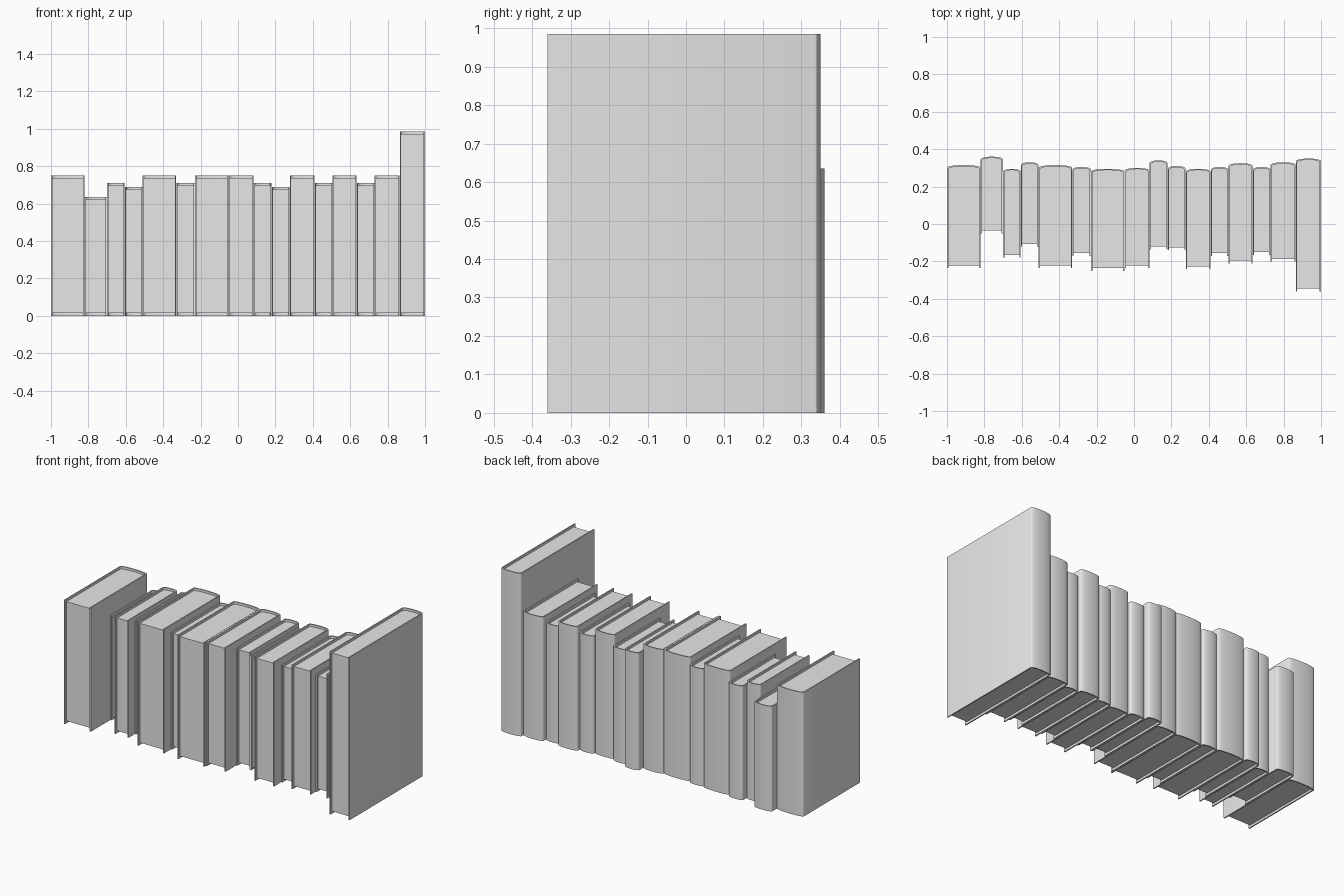
import bpy, bmesh
from math import cos, sin, pi, radians

if "Cube" in bpy.data.objects:
    bpy.data.objects.remove(bpy.data.objects["Cube"], do_unlink=True)

grey = bpy.data.materials.new("plain_grey")
grey.use_nodes = True
GREY = (0.8, 0.8, 0.8, 1)
grey.diffuse_color = GREY
grey.node_tree.nodes["Principled BSDF"].inputs["Base Color"].default_value = GREY

BOARD = 0.007    # cover thickness
INSET = 0.014    # how far the pages sit inside the covers
BULGE = 0.014    # rounding of the spine
STEPS = 16

# right edge, height, cover front y, spine back y
BOOKS = [
    (-0.82, 0.75, -0.235, 0.315), (-0.70, 0.635, -0.05, 0.36),
    (-0.605, 0.71, -0.18, 0.295), (-0.51, 0.69, -0.12, 0.33),
    (-0.33, 0.75, -0.235, 0.315), (-0.23, 0.71, -0.17, 0.305),
    (-0.05, 0.75, -0.25, 0.295), (0.083, 0.75, -0.235, 0.30),
    (0.18, 0.71, -0.135, 0.34), (0.277, 0.69, -0.14, 0.31),
    (0.41, 0.75, -0.24, 0.295), (0.505, 0.71, -0.17, 0.305),
    (0.635, 0.75, -0.21, 0.325), (0.73, 0.71, -0.165, 0.305),
    (0.865, 0.75, -0.20, 0.33), (1.0, 0.985, -0.36, 0.35),
]


def outline(x, half, front, back):
    """U-shaped path: up one side, round the spine, down the other."""
    arc = [(x + half * cos(pi * i / STEPS), back - BULGE + BULGE * sin(pi * i / STEPS))
           for i in range(STEPS + 1)]
    return [(x + half, front)] + arc + [(x - half, front)]


def raise_prism(name, flats, z0, z1):
    """Extrude joined flat outlines from z0 up to z1."""
    bm = bmesh.new()
    for flat in flats:
        bm.faces.new([bm.verts.new((px, py, z0)) for px, py in flat])
    bmesh.ops.remove_doubles(bm, verts=bm.verts, dist=0.00001)
    base = list(bm.faces)
    top = bmesh.ops.extrude_face_region(bm, geom=base, use_keep_orig=True)
    moved = [v for v in top["geom"] if isinstance(v, bmesh.types.BMVert)]
    bmesh.ops.translate(bm, verts=moved, vec=(0, 0, z1 - z0))
    bmesh.ops.recalc_face_normals(bm, faces=bm.faces)
    mesh = bpy.data.meshes.new(name)
    bm.to_mesh(mesh)
    bm.free()
    mesh.materials.append(grey)
    mesh.polygons.foreach_set("use_smooth", [True] * len(mesh.polygons))
    mesh.set_sharp_from_angle(angle=radians(60))
    obj = bpy.data.objects.new(name, mesh)
    bpy.context.collection.objects.link(obj)
    return obj


left = -1.0
for n, (right, height, front, back) in enumerate(BOOKS, 1):
    x, half = (left + right) / 2, (right - left) / 2 - 0.0005
    # wrapped cover with rounded spine
    outer = outline(x, half, front, back)
    inner = outline(x, half - BOARD, front, back - BOARD)
    strips = [(outer[i], outer[i + 1], inner[i + 1], inner[i])
              for i in range(len(outer) - 1)]
    raise_prism(f"book_cover_{n:02d}", strips, 0, height)
    # page block
    pages = outline(x, half - BOARD, front + INSET, back - BOARD)
    raise_prism(f"book_pages_{n:02d}", [pages], INSET, height - INSET)
    left = right
